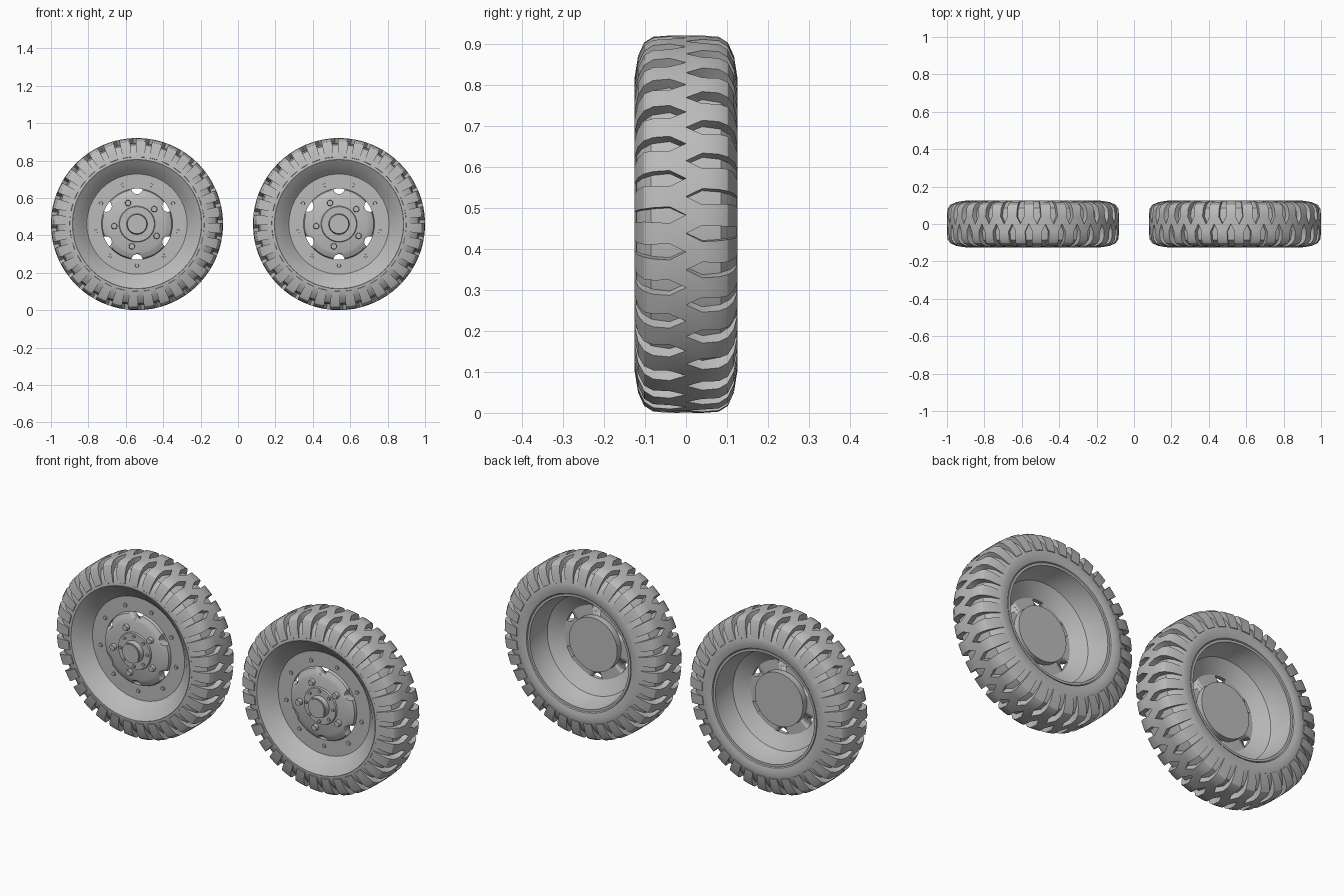
import bpy, bmesh, math
from mathutils import Matrix, Vector

cube = bpy.data.objects.get("Cube")
if cube:
    bpy.data.objects.remove(cube, do_unlink=True)

AXLE_X, AXLE_Z = 0.54, 0.46
LUGS = 32
PITCH = math.tau / LUGS

grey = bpy.data.materials.new("plain_grey")
grey.use_nodes = True
grey.diffuse_color = (0.5, 0.5, 0.5, 1)
grey.node_tree.nodes["Principled BSDF"].inputs["Base Color"].default_value = (0.5, 0.5, 0.5, 1)


def polar(r, y, a):
    return Vector((r * math.cos(a), y, r * math.sin(a)))


def finish(bm, name, angle=30):
    bmesh.ops.recalc_face_normals(bm, faces=bm.faces)
    mesh = bpy.data.meshes.new(name)
    bm.to_mesh(mesh)
    bm.free()
    mesh.materials.append(grey)
    ob = bpy.data.objects.new(name, mesh)
    bpy.context.collection.objects.link(ob)
    bpy.ops.object.select_all(action='DESELECT')
    ob.select_set(True)
    bpy.context.view_layer.objects.active = ob
    bpy.ops.object.shade_smooth_by_angle(angle=math.radians(angle))
    return ob


def lathe(name, profile, segs):
    """Spin a closed (radius, y) profile about the axle."""
    bm = bmesh.new()
    rings = [[bm.verts.new(polar(r, y, math.tau * i / segs)) for r, y in profile]
             for i in range(segs)]
    n = len(profile)
    for i in range(segs):
        a, b = rings[i], rings[(i + 1) % segs]
        for j in range(n):
            k = (j + 1) % n
            bm.faces.new((a[j], a[k], b[k], b[j]))
    bmesh.ops.remove_doubles(bm, verts=bm.verts, dist=1e-5)
    bmesh.ops.dissolve_degenerate(bm, edges=bm.edges, dist=1e-5)
    return finish(bm, name)


def add_pins(bm, count, ring, start, radius, y0, y1, sides, tip=1.0):
    """Ring of short cylinders along y, from y0 (back) to y1 (front)."""
    for i in range(count):
        spot = polar(ring, (y0 + y1) / 2, math.radians(start) + math.tau * i / count)
        bmesh.ops.create_cone(bm, cap_ends=True, segments=sides, radius1=radius,
                              radius2=radius * tip, depth=abs(y1 - y0),
                              matrix=Matrix.Translation(spot) @ Matrix.Rotation(math.pi / 2, 4, 'X'))


# Tyre body, with the groove floor as its outer surface
tyre = lathe("tyre_body", [
    (.295, -.07), (.32, -.10), (.345, -.122), (.362, -.121), (.40, -.107), (.424, -.085),
    (.432, -.04), (.432, .04), (.424, .085), (.40, .107), (.362, .121), (.35, .124),
    (.325, .124), (.305, .119), (.295, .10)], LUGS * 2)

# Tread lugs: wide at the centre line, parallel on the shoulder
# Each section: outer y, outer radius, inner y, inner radius, groove share
SECTIONS = [(0, .46, 0, .428, 0), (.04, .46, .04, .428, .22), (.08, .457, .075, .42, .2),
            (.102, .443, .09, .41, .18), (.117, .41, .10, .39, .18), (.125, .36, .115, .357, .18)]
bm = bmesh.new()
for side in (-1, 1):
    for i in range(LUGS):
        mid = PITCH * (i + (0.25 if side > 0 else 0.75))
        rows = []
        for yo, ro, yi, ri, groove in SECTIONS:
            w = PITCH * (0.5 - groove)
            rows.append([bm.verts.new(polar(r, side * y, mid + t * w)) for r, y, t in
                         ((ri, yi, -1), (ro, yo, -1), (ro, yo, 0), (ro, yo, 1), (ri, yi, 1))])
        for a, b in zip(rows, rows[1:]):
            for j in range(4):
                bm.faces.new((a[j], a[j + 1], b[j + 1], b[j]))
        bm.faces.new(rows[-1])
bmesh.ops.remove_doubles(bm, verts=bm.verts, dist=1e-4)
tread = finish(bm, "tread_lugs")

# Rim: front bowl, flat ring and deep rear barrel
rim = lathe("rim", [
    (.19, -.055), (.268, -.055), (.285, -.072), (.312, -.10), (.345, -.1235), (.35, -.115),
    (.30, -.075), (.30, .116), (.288, .116), (.28, .06), (.26, .01), (.19, -.035)], 48)

# Hub plate with six half-round vents at its edge
plate = lathe("hub_plate", [
    (.19, -.055), (.185, -.068), (.165, -.078), (.15, -.084), (.0, -.084),
    (.0, -.03), (.19, -.035)], 48)
bm = bmesh.new()
add_pins(bm, 6, .19, 30, .03, .05, -.15, 16)
cutter = finish(bm, "vent_cutter")
cutter.hide_render = True
cut = plate.modifiers.new("vents", 'BOOLEAN')
cut.operation, cut.solver, cut.object = 'DIFFERENCE', 'EXACT', cutter
bpy.context.view_layer.objects.active = plate
bpy.ops.object.modifier_apply(modifier=cut.name)
bpy.data.objects.remove(cutter, do_unlink=True)

# Rear drum
bm = bmesh.new()
add_pins(bm, 1, 0, 0, .14, 0, -.06, 48)
drum = finish(bm, "rear_drum")

# Hub flange and cap
bm = bmesh.new()
add_pins(bm, 1, 0, 0, .098, -.08, -.092, 40, .95)
add_pins(bm, 1, 0, 0, .056, -.09, -.118, 32, .92)
add_pins(bm, 1, 0, 0, .047, -.116, -.122, 32)
cap = finish(bm, "hub_cap")

# Wheel nuts, flange bolts and rim rivets
bm = bmesh.new()
add_pins(bm, 5, .122, 113, .017, -.08, -.102, 12, .85)
add_pins(bm, 8, .078, 0, .008, -.09, -.099, 6)
add_pins(bm, 9, .222, -90, .011, -.05, -.062, 10, .85)
nuts = finish(bm, "nuts_and_rivets")

# Place one set as the right wheel and copy it for the left
for ob in (tyre, tread, rim, plate, drum, cap, nuts):
    base = ob.name
    twin = ob.copy()
    bpy.context.collection.objects.link(twin)
    ob.name, twin.name = "right_" + base, "left_" + base
    ob.location = (-AXLE_X, 0, AXLE_Z)
    twin.location = (AXLE_X, 0, AXLE_Z)
